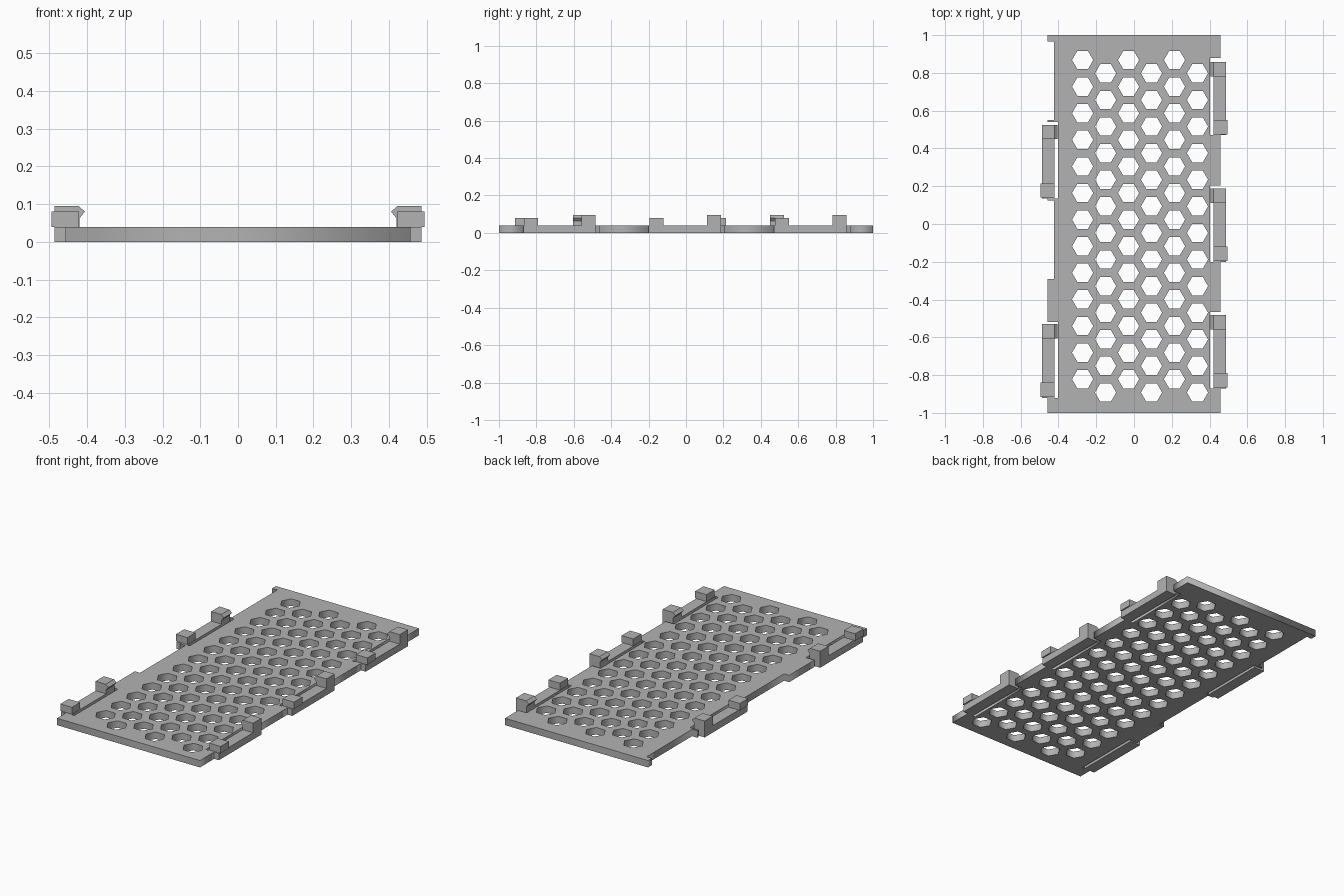
import bpy
import bmesh
import math

cube = bpy.data.objects.get("Cube")
if cube:
    bpy.data.objects.remove(cube, do_unlink=True)

grey = bpy.data.materials.new("plain grey")
grey.use_nodes = True
COLOUR = (0.45, 0.45, 0.45, 1)
grey.diffuse_color = COLOUR
grey.node_tree.nodes["Principled BSDF"].inputs["Base Color"].default_value = COLOUR

THICK = 0.04
EDGE, NOTCH, SLOT = 0.457, 0.424, 0.403


def prism(name, profile, y0, y1, side):
    """Extrude an x-z profile along y; side mirrors it in x."""
    bm = bmesh.new()
    face = bm.faces.new([bm.verts.new((side * x, y0, z)) for x, z in profile])
    moved = bmesh.ops.extrude_face_region(bm, geom=[face])["geom"]
    verts = [v for v in moved if isinstance(v, bmesh.types.BMVert)]
    bmesh.ops.translate(bm, verts=verts, vec=(0, y1 - y0, 0))
    bmesh.ops.recalc_face_normals(bm, faces=bm.faces)
    mesh = bpy.data.meshes.new(name)
    bm.to_mesh(mesh)
    bm.free()
    mesh.materials.append(grey)
    bpy.context.collection.objects.link(bpy.data.objects.new(name, mesh))


def rect(x0, x1, z0, z1):
    return [(x0, z0), (x1, z0), (x1, z1), (x0, z1)]


def edge_path(steps, side):
    """Stepped edge: each step is (end y, distance from the middle), going down."""
    points, y = [], 1
    for end, x in steps:
        points += [(side * x, y), (side * x, end)]
        y = end
    return points


# Perforated plate: stepped outline with honeycomb holes
right_edge = [(0.88, EDGE), (0.47, SLOT), (0.205, EDGE), (-0.2, SLOT),
              (-0.465, EDGE), (-0.87, SLOT), (-1, EDGE)]
left_edge = [(0.965, EDGE), (0.55, NOTCH), (0.54, EDGE), (0.135, SLOT),
             (0.125, EDGE), (-0.29, NOTCH), (-0.52, EDGE), (-0.92, SLOT), (-1, EDGE)]
loops = [edge_path(right_edge, 1) + edge_path(left_edge, -1)[::-1]]
for col in range(6):
    cx = -0.272 + 0.1216 * col
    for row in range(13):
        cy = 0.868 - 0.1408 * row - 0.0704 * (col % 2)
        loops.append([(cx + 0.056 * math.cos(k * math.pi / 3),
                       cy + 0.056 * math.sin(k * math.pi / 3)) for k in range(6)])

curve = bpy.data.curves.new("plate", 'CURVE')
curve.dimensions = '2D'
curve.fill_mode = 'BOTH'
curve.extrude = THICK / 2
for loop in loops:
    spline = curve.splines.new('POLY')
    spline.points.add(len(loop) - 1)
    for point, (x, y) in zip(spline.points, loop):
        point.co = (x, y, 0, 1)
    spline.use_cyclic_u = True
outline = bpy.data.objects.new("plate_outline", curve)
bpy.context.collection.objects.link(outline)
bpy.context.view_layer.update()
depsgraph = bpy.context.evaluated_depsgraph_get()
mesh = bpy.data.meshes.new_from_object(outline.evaluated_get(depsgraph))
bpy.data.objects.remove(outline, do_unlink=True)
mesh.materials.clear()
mesh.materials.append(grey)
bm = bmesh.new()
bm.from_mesh(mesh)
bmesh.ops.remove_doubles(bm, verts=bm.verts, dist=0.0001)
bmesh.ops.translate(bm, verts=bm.verts, vec=(0, 0, THICK / 2))
bmesh.ops.recalc_face_normals(bm, faces=bm.faces)
bm.to_mesh(mesh)
bm.free()
plate = bpy.data.objects.new("plate", mesh)
bpy.context.collection.objects.link(plate)

# Spring clips: flexible rail, barbed hook at the back end, block at the front end
rail = rect(0.42, 0.487, 0, THICK)
hook = [(0.42, THICK), (0.487, THICK), (0.487, 0.095), (0.422, 0.095),
        (0.406, 0.08), (0.42, 0.063)]
block = rect(0.422, 0.495, THICK, 0.08)
clips = [("left", 1, 0.857, 0.47), ("left", 1, 0.187, -0.2), ("left", 1, -0.483, -0.87),
         ("right", -1, 0.525, 0.135), ("right", -1, -0.53, -0.92)]
for i, (label, side, back, front) in enumerate(clips):
    tag = f"{label}_clip_{i + 1}"
    prism(tag + "_rail", rail, front, back, side)
    prism(tag + "_hook", hook, back - 0.075, back, side)
    prism(tag + "_block", block, front + 0.005, front + 0.08, side)
